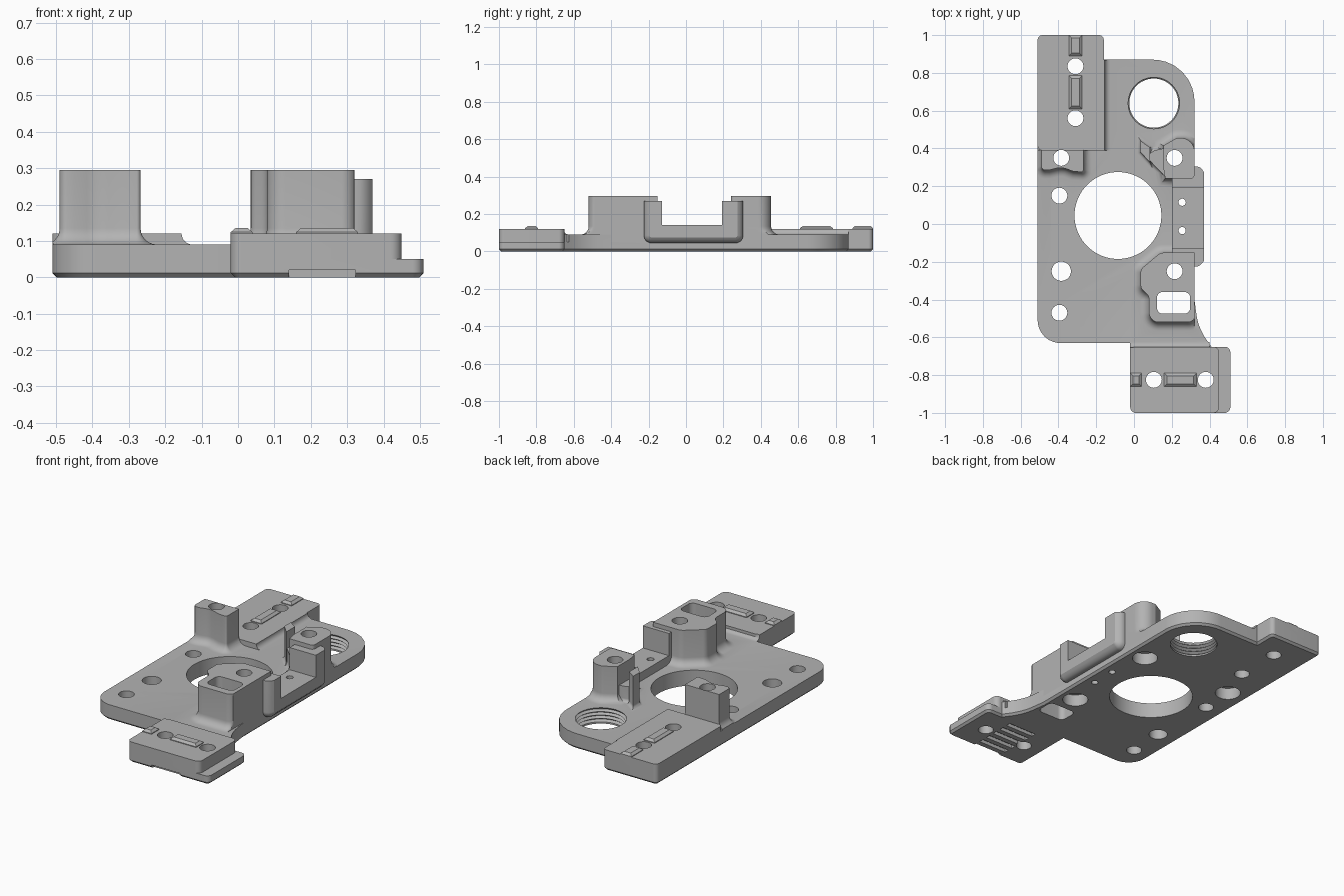
import bpy
import bmesh
from math import sin, cos, pi, radians
from mathutils import Vector

cube = bpy.data.objects.get("Cube")
if cube:
    bpy.data.objects.remove(cube, do_unlink=True)

grey = bpy.data.materials.new("satin grey")
grey.use_nodes = True
grey.diffuse_color = (0.45, 0.45, 0.45, 1)
grey.node_tree.nodes["Principled BSDF"].inputs["Base Color"].default_value = grey.diffuse_color


def outline(*corners, steps=8):
    """Counter-clockwise polygon whose corners (x, y[, radius]) may be rounded."""
    points = []
    for i, corner in enumerate(corners):
        c = Vector(corner[:2])
        if len(corner) == 2 or not corner[2]:
            points.append(c)
            continue
        radius = corner[2]
        before = (Vector(corners[i - 1][:2]) - c).normalized()
        after = (Vector(corners[(i + 1) % len(corners)][:2]) - c).normalized()
        half = before.angle(after) / 2
        reach = radius * cos(half) / sin(half)
        centre = c + (before + after).normalized() * (radius / sin(half))
        start, end = c + before * reach - centre, c + after * reach - centre
        for k in range(steps + 1):
            points.append(centre + start.lerp(end, k / steps).normalized() * radius)
    return points


def rect(x0, x1, y0, y1, radius=0):
    return outline((x0, y0, radius), (x1, y0, radius), (x1, y1, radius), (x0, y1, radius))


def circle(x, y, radius, sides=40):
    angles = [2 * pi * k / sides for k in range(sides)]
    return [Vector((x + radius * cos(a), y + radius * sin(a))) for a in angles]


def grow(points, distance):
    """Offset a counter-clockwise polygon outwards."""
    result = []
    for i, p in enumerate(points):
        e1 = (p - points[i - 1]).normalized()
        e2 = (points[(i + 1) % len(points)] - p).normalized()
        n1, n2 = Vector((e1.y, -e1.x)), Vector((e2.y, -e2.x))
        result.append(p + (n1 + n2) * (distance / max(0.3, 1 + n1.dot(n2))))
    return result


def loft(name, points, rings, low=(-9, -9), high=(9, 9), along_x=False):
    """Stack offset copies of an outline, kept within limits; rings are (height, offset)."""
    bm = bmesh.new()
    layers = []
    for h, offset in rings:
        layer = []
        for p in grow(points, offset):
            u = min(max(p.x, low[0]), high[0])
            v = min(max(p.y, low[1]), high[1])
            layer.append(bm.verts.new((h, u, v) if along_x else (u, v, h)))
        layers.append(layer)
    bm.faces.new(layers[0][::-1])
    bm.faces.new(layers[-1])
    for a, b in zip(layers, layers[1:]):
        for i in range(len(points)):
            bm.faces.new((a[i - 1], a[i], b[i], b[i - 1]))
    bmesh.ops.remove_doubles(bm, verts=bm.verts, dist=1e-5)
    mesh = bpy.data.meshes.new(name)
    bm.to_mesh(mesh)
    bm.free()
    mesh.materials.append(grey)
    obj = bpy.data.objects.new(name, mesh)
    bpy.context.collection.objects.link(obj)
    return obj


def combine(other, operation):
    mod = body.modifiers.new(operation, 'BOOLEAN')
    mod.operation, mod.solver, mod.object = operation, 'EXACT', other
    bpy.context.view_layer.objects.active = body
    bpy.ops.object.modifier_apply(modifier=mod.name)
    bpy.data.objects.remove(other, do_unlink=True)


def add(name, points, rings, **limits):
    combine(loft(name, points, rings, **limits), 'UNION')


def cut(name, points, bottom=-0.1, top=0.5):
    combine(loft(name, points, [(bottom, 0), (top, 0)]), 'DIFFERENCE')


def slab(top, chamfer=0.012):
    return [(0, -chamfer), (chamfer, 0), (top, 0)]


def fillet(radius, top=None, steps=6):
    """Rings that sweep up from the plate surface through a concave fillet."""
    rings = [(PLATE - 0.04, radius)]
    for k in range(steps + 1):
        a = pi / 2 * k / steps
        rings.append((PLATE + radius * (1 - cos(a)), radius * (1 - sin(a))))
    return rings + [(top, 0)] if top else rings


PLATE, PAD, POST = 0.09, 0.12, 0.295
EDGE = 0.32
STEP = PAD - PLATE

# Base plate
body = loft("mounting_plate", outline(
    (-0.51, -0.63, 0.12), (-0.02, -0.63), (-0.02, -0.68), (0.41, -0.68), (0.41, -0.65),
    (0.34, -0.55, 0.3), (EDGE, -0.4), (EDGE, 0.87, 0.22), (-0.51, 0.87)), slab(PLATE))

# Raised pads, flange and the curved steps down to the plate
add("rear_pad", rect(-0.51, -0.16, 0.39, 1, 0.025), slab(PAD))
add("front_pad", rect(-0.02, 0.45, -1, -0.65, 0.03), slab(PAD))
add("front_flange", rect(-0.02, 0.51, -1, -0.65, 0.03), slab(0.05))
add("rear_step", rect(-0.3, -0.155, 0.39, 0.868), fillet(STEP), low=(-0.4, 0.39), high=(0, 0.868))
add("front_step", rect(-0.02, 0.4, -0.75, -0.655), fillet(STEP), low=(-0.02, -0.75), high=(0.4, 0))

# Tall posts with flared feet
add("left_post", outline(
    (-0.49, 0.392), (-0.49, 0.285, 0.02), (-0.45, 0.285), (-0.385, 0.302, 0.1),
    (-0.32, 0.278), (-0.268, 0.275, 0.01), (-0.268, 0.392)),
    fillet(0.045, POST), low=(-0.51, 0), high=(0, 0.392))
add("front_post", outline(
    (0.035, -0.34, 0.04), (0.08, -0.38, 0.05), (0.08, -0.52, 0.05), (0.325, -0.52, 0.04),
    (0.325, -0.152), (0.14, -0.152, 0.05), (0.035, -0.24, 0.04)),
    fillet(0.045, POST), high=(EDGE, 9))
add("rear_post", outline(
    (0.165, 0.24), (EDGE, 0.24, 0.02), (EDGE, 0.455, 0.07), (0.225, 0.455, 0.03),
    (0.155, 0.415), (0.155, 0.3)), fillet(0.045, POST), high=(EDGE, 9))
add("rear_post_fin", outline((0.035, 0.38), (0.085, 0.325), (0.085, 0.405), (0.035, 0.44)),
    fillet(0.02, 0.28))
add("rear_post_web", outline((0.06, 0.36), (0.165, 0.25), (0.2, 0.26), (0.2, 0.41), (0.11, 0.39)),
    fillet(0.02, 0.18))

# Side bracket, rounded on its outer edge, with an open channel
add("side_bracket", rect(-0.225, 0.305, 0.045, 0.34, 0.04),
    [(0.2, 0), (0.335, 0), (0.35, -0.006), (0.362, -0.018), (0.37, -0.03)],
    high=(9, 0.27), along_x=True)
cut("channel_cutter", rect(0.15, 0.45, -0.128, 0.193), 0.14)

# Low locating keys on the pads
key = [(PLATE, 0), (PAD + 0.004, 0), (PAD + 0.016, -0.014)]
for x0, x1 in [(-0.02, 0.04), (0.16, 0.33)]:
    add("front_key", rect(x0, x1, -0.86, -0.79), key)
for y0, y1 in [(0.61, 0.785), (0.89, 1)]:
    add("rear_key", rect(-0.345, -0.275, y0, y1), key)

# Large bore, slot and ribbed threaded bore
cut("bore_cutter", circle(-0.085, 0.045, 0.23, 72))
cut("slot_cutter", rect(0.122, 0.297, -0.475, -0.36, 0.03))
thread = [(-0.1, 0)]
for k in range(4):
    z = 0.01 + 0.02 * k
    thread += [(z, 0), (z + 0.01, 0.014)]
thread += [(PLATE, 0.006), (PAD, 0.006)]
combine(loft("thread_cutter", circle(0.105, 0.64, 0.13, 48), thread), 'DIFFERENCE')

# Screw holes, with counterbores under the posts
for x, y in [(-0.385, 0.35), (0.215, 0.35), (0.215, -0.25)]:
    cut("post_hole_cutter", circle(x, y, 0.042))
    cut("counterbore_cutter", circle(x, y, 0.07), top=0.07)
for x, y in [(-0.395, 0.15), (-0.395, -0.47), (-0.31, 0.835), (-0.31, 0.56),
             (0.105, -0.825), (0.38, -0.825)]:
    cut("hole_cutter", circle(x, y, 0.042))
cut("wide_hole_cutter", circle(-0.385, -0.25, 0.051))
for y in (0.115, -0.035):
    cut("pin_hole_cutter", circle(0.255, y, 0.019))

# Grip grooves under the front pad
for k in range(6):
    y = 0.058 * k - 0.99
    cut("groove_cutter", rect(0.14, 0.323, y - 0.014, y + 0.014), top=0.02)

bpy.ops.object.select_all(action='DESELECT')
body.select_set(True)
bpy.ops.object.shade_smooth_by_angle(angle=radians(30))
